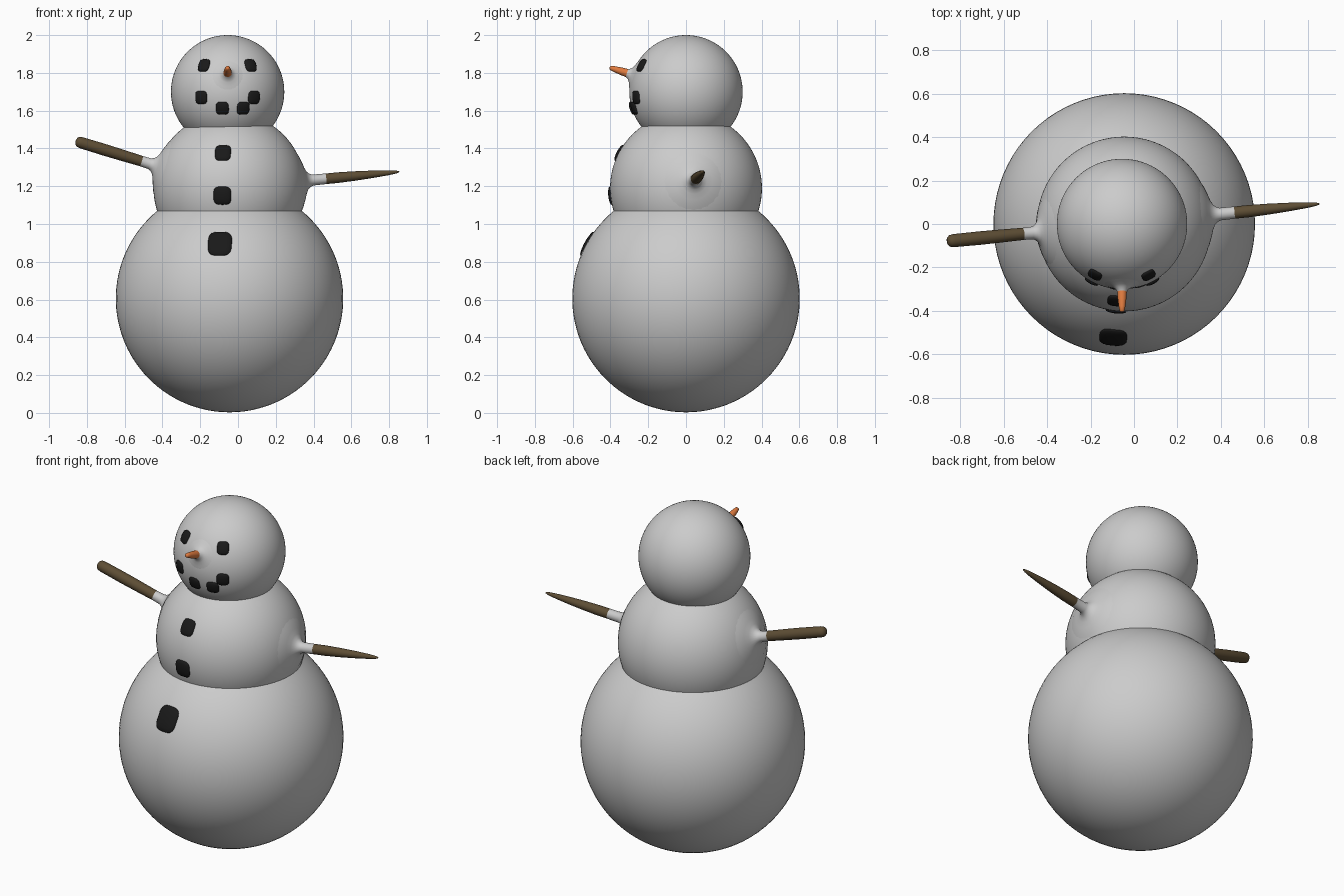
import bpy, bmesh, math
from mathutils import Vector

if "Cube" in bpy.data.objects:
    bpy.data.objects.remove(bpy.data.objects["Cube"])


def material(name, rgb):
    m = bpy.data.materials.new(name)
    m.diffuse_color = (*rgb, 1)
    m.use_nodes = True
    m.node_tree.nodes["Principled BSDF"].inputs["Base Color"].default_value = m.diffuse_color
    return m


WOOD = material("wood", (0.11, 0.075, 0.035))
COAL = material("coal", (0.01, 0.01, 0.01))
CARROT = material("carrot", (0.75, 0.2, 0.05))


def finish(name, bm, origin, axis, mat):
    bmesh.ops.remove_doubles(bm, verts=bm.verts, dist=1e-6)
    for f in bm.faces:
        f.smooth = True
    me = bpy.data.meshes.new(name)
    bm.to_mesh(me)
    bm.free()
    ob = bpy.data.objects.new(name, me)
    bpy.context.collection.objects.link(ob)
    ob.location = origin
    ob.rotation_euler = Vector(axis).to_track_quat('Z', 'Y').to_euler()
    if mat:
        me.materials.append(mat)
    return ob


def skin(bm, rings):
    n = len(rings[0])
    for a, b in zip(rings, rings[1:]):
        for j in range(n):
            k = (j + 1) % n
            bm.faces.new((a[j], a[k], b[k], b[j]))


def lathe(name, origin, axis, profile, mat=None, n=24):
    """Revolve (radius, distance) points around an axis through origin."""
    bm = bmesh.new()
    skin(bm, [[bm.verts.new((r * math.cos(math.tau * j / n), r * math.sin(math.tau * j / n), h))
               for j in range(n)] for r, h in profile])
    return finish(name, bm, origin, axis, mat)


def snowball(name, centre, radius, low, high):
    """Sphere running between two heights."""
    a0 = math.asin(max(-1, (low - centre[2]) / radius))
    a1 = math.asin(min(1, (high - centre[2]) / radius))
    steps = 40
    angles = [a0 + (a1 - a0) * i / steps for i in range(steps + 1)]
    prof = [(max(0, radius * math.cos(a)), radius * math.sin(a)) for a in angles]
    return lathe(name, centre, (0, 0, 1), prof, n=80)


def coal(name, ball, x, z, w, h):
    """Rounded-square lump pressed on a ball, placed by its front-view x, z."""
    centre, radius = ball
    dx, dz = x - centre[0], z - centre[2]
    normal = Vector((dx, -math.sqrt(radius ** 2 - dx * dx - dz * dz), dz))
    bm = bmesh.new()
    rings, n = [], 28
    for s, lift in ((1, -0.006), (1, 0.003), (0.93, 0.007), (0.7, 0.01), (0.35, 0.012), (0, 0.012)):
        ring = []
        for j in range(n):
            c, t = math.cos(math.tau * j / n), math.sin(math.tau * j / n)
            k = s / (abs(c) ** 3.5 + abs(t) ** 3.5) ** (1 / 3.5)
            p = Vector((c * k * w / 2, t * k * h / 2, 0))
            p.z = math.sqrt(radius ** 2 - p.x ** 2 - p.y ** 2)
            ring.append(bm.verts.new(p.normalized() * (radius + lift)))
        rings.append(ring)
    skin(bm, rings)
    return finish(name, bm, centre, normal, COAL)


# Snow body
BASE = ((-0.045, 0, 0.605), 0.602)
MID = ((-0.045, 0, 1.19), 0.402)
HEAD = ((-0.055, 0, 1.70), 0.30)
snowball("lower_body", *BASE, 0, 1.075)
snowball("middle_body", *MID, 1.06, 1.52)
snowball("head", *HEAD, 1.505, 2.0)

# Arms with flared snow sockets
FLARE = [(0.18, 0.356), (0.14, 0.379), (0.10, 0.395), (0.07, 0.405), (0.048, 0.416),
         (0.035, 0.43), (0.029, 0.445)]
LEFT = (-0.80, -0.078, 0.245)
RIGHT = (0.90, 0.093, 0.087)
lathe("left_arm_socket", MID[0], LEFT, FLARE + [(0.028, 0.49)])
lathe("right_arm_socket", MID[0], RIGHT, FLARE + [(0.028, 0.515)])
lathe("left_arm", MID[0], LEFT,
      [(0.028, 0.49), (0.03, 0.60), (0.031, 0.70), (0.03, 0.825), (0.027, 0.842),
       (0.018, 0.852), (0, 0.856)], WOOD)
lathe("right_arm", MID[0], RIGHT,
      [(0.028, 0.515), (0.028, 0.58), (0.025, 0.67), (0.02, 0.76), (0.013, 0.85),
       (0.008, 0.89), (0.004, 0.904), (0, 0.908)], WOOD)

# Nose with its snow bump
NOSE = (0, -0.315, 0.10)
lathe("nose_socket", HEAD[0], NOSE,
      [(0.09, 0.285), (0.065, 0.295), (0.045, 0.303), (0.03, 0.313), (0.022, 0.328)])
lathe("nose", HEAD[0], NOSE,
      [(0.022, 0.328), (0.02, 0.36), (0.015, 0.40), (0.011, 0.42), (0.006, 0.424), (0, 0.425)], CARROT)

# Eyes and mouth
for side, x in (("left", -0.18), ("right", 0.067)):
    coal(side + "_eye", HEAD, x, 1.84, 0.064, 0.072)
for i, (x, z) in enumerate(((-0.195, 1.67), (-0.083, 1.613), (0.028, 1.613), (0.085, 1.67))):
    coal(f"mouth_coal_{i + 1}", HEAD, x, z, 0.068, 0.07)

# Buttons
coal("top_button", MID, -0.08, 1.377, 0.084, 0.092)
coal("middle_button", MID, -0.083, 1.15, 0.094, 0.096)
coal("lower_button", BASE, -0.096, 0.897, 0.126, 0.142)
